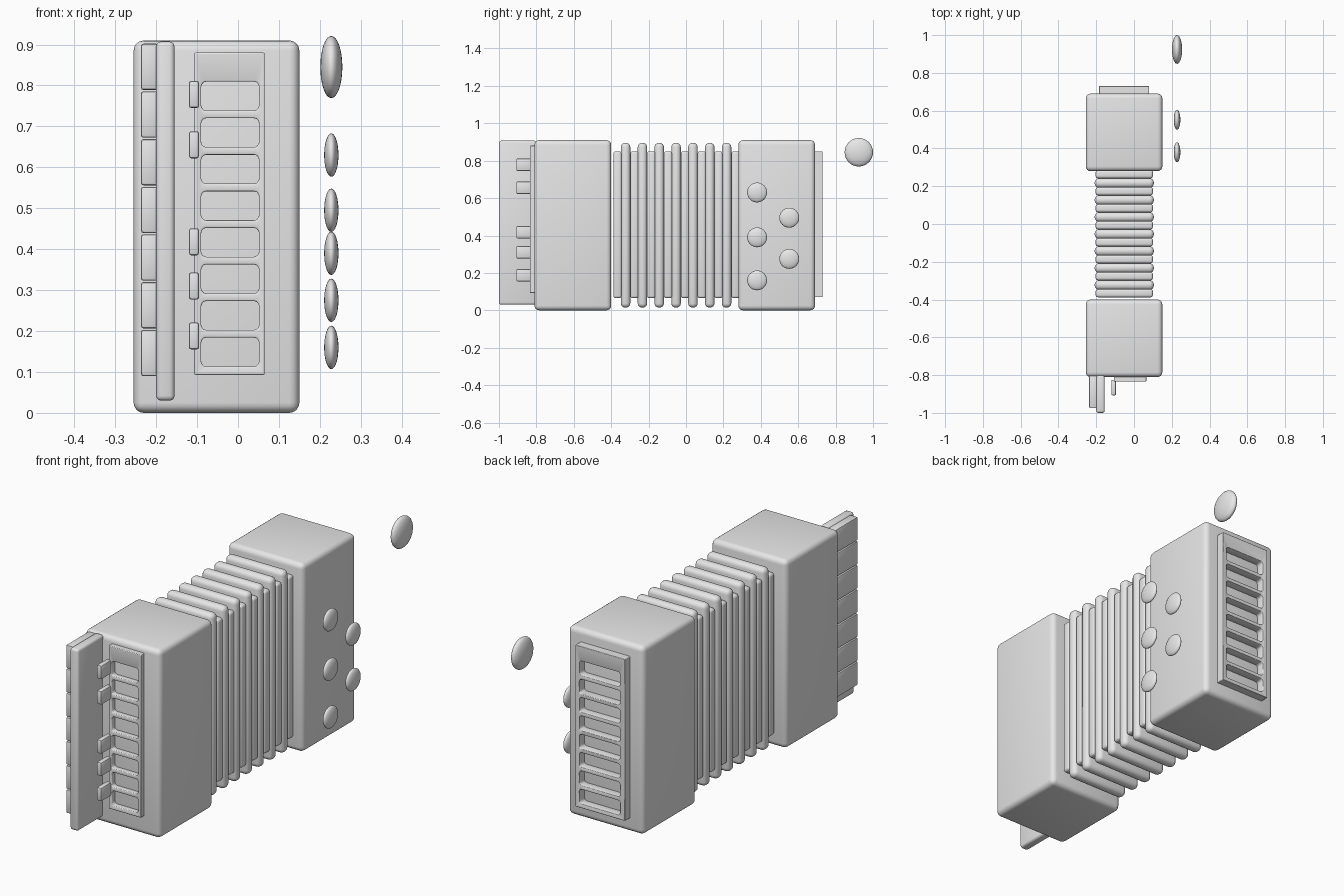
import bpy, bmesh, math
from mathutils import Matrix, Vector

cube = bpy.data.objects.get("Cube")
if cube:
    bpy.data.objects.remove(cube, do_unlink=True)

# Single pale grey finish
grey = bpy.data.materials.new("pale_grey")
grey.use_nodes = True
grey.diffuse_color = (0.8, 0.8, 0.8, 1)
grey.node_tree.nodes["Principled BSDF"].inputs["Base Color"].default_value = (0.8, 0.8, 0.8, 1)


def add_box(bm, lo, hi):
    lo, hi = Vector(lo), Vector(hi)
    size = hi - lo
    mat = Matrix.Translation((lo + hi) / 2) @ Matrix.Diagonal((*size, 1))
    return bmesh.ops.create_cube(bm, size=1, matrix=mat)["verts"]


def finish(name, bm, angle=40):
    mesh = bpy.data.meshes.new(name)
    bm.to_mesh(mesh)
    bm.free()
    obj = bpy.data.objects.new(name, mesh)
    bpy.context.collection.objects.link(obj)
    mesh.materials.append(grey)
    bpy.ops.object.select_all(action="DESELECT")
    obj.select_set(True)
    bpy.context.view_layer.objects.active = obj
    bpy.ops.object.shade_smooth_by_angle(angle=math.radians(angle))
    return obj


def rounded_box(name, lo, hi, radius, segments=3):
    bm = bmesh.new()
    add_box(bm, lo, hi)
    bmesh.ops.bevel(bm, geom=bm.edges[:], offset=radius, segments=segments,
                    profile=0.5, affect="EDGES")
    return finish(name, bm)


def disc(name, y, z, radius, half_thickness):
    bm = bmesh.new()
    mat = (Matrix.Translation((0.228, y, z))
           @ Matrix.Diagonal((half_thickness, radius, radius, 1))
           @ Matrix.Rotation(math.pi / 2, 4, "Y"))
    bmesh.ops.create_uvsphere(bm, u_segments=32, v_segments=16, radius=1, matrix=mat)
    return finish(name, bm, 60)


def grille(name, x0, x1, y0, y1, z0, z1):
    """Panel pierced by eight rounded openings, leaving slats between them."""
    width, height = x1 - x0, z1 - z0
    pitch = height * 0.1135
    bm = bmesh.new()
    for i in range(8):
        low = z0 + height * 0.026 + i * pitch
        verts = add_box(bm, (x0 + width * 0.1, y0 - 0.1, low),
                        (x1 - width * 0.08, y1 + 0.1, low + pitch * 0.79))
        edges = [e for e in {e for v in verts for e in v.link_edges}
                 if abs(e.verts[0].co.y - e.verts[1].co.y) > 0.1]
        bmesh.ops.bevel(bm, geom=edges, offset=0.012, segments=3,
                        profile=0.5, affect="EDGES")
    cutter = finish(name + "_cutter", bm)
    cutter.hide_render = True
    bm = bmesh.new()
    add_box(bm, (x0, y0, z0), (x1, y1, z1))
    panel = finish(name, bm)
    cut = panel.modifiers.new("openings", "BOOLEAN")
    cut.object = cutter
    cut.solver = "EXACT"
    bpy.ops.object.modifier_move_to_index(modifier=cut.name, index=0)
    bpy.ops.object.modifier_apply(modifier=cut.name)
    bpy.data.objects.remove(cutter, do_unlink=True)
    soft = panel.modifiers.new("soft_edges", "BEVEL")
    soft.width = 0.006
    soft.segments = 2
    soft.limit_method = "ANGLE"
    bpy.ops.object.modifier_move_to_index(modifier=soft.name, index=0)
    return panel


# End cases
for name, y in (("front_case", -0.81), ("back_case", 0.28)):
    rounded_box(name, (-0.255, y, 0), (0.15, y + 0.41, 0.91), 0.025, 4)

# Bellows: tall ridges alternating with shorter folds
for i in range(7):
    y = -0.323 + i * 0.09
    rounded_box(f"bellows_ridge_{i + 1}", (-0.208, y - 0.025, 0.015),
                (0.105, y + 0.025, 0.895), 0.022, 4)
for i in range(8):
    y = -0.366 + i * 0.09
    rounded_box(f"bellows_fold_{i + 1}", (-0.203, y - 0.022, 0.065),
                (0.1, y + 0.022, 0.85), 0.012)

# Grilles on both ends
grille("front_grille", -0.107, 0.065, -0.835, -0.805, 0.093, 0.88)
grille("back_grille", -0.185, 0.08, 0.685, 0.73, 0.07, 0.85)

# Keyboard plate with its column of keys
rounded_box("keyboard_plate", (-0.2, -1, 0.03), (-0.155, -0.8, 0.907), 0.012)
for i in range(7):
    z = 0.09 + i * 0.1165
    rounded_box(f"key_{i + 1}", (-0.237, -0.975, z), (-0.195, -0.8, z + 0.113), 0.006, 2)

# Register switches beside the front grille
for i, z in enumerate((0.188, 0.31, 0.418, 0.655, 0.778)):
    rounded_box(f"switch_{i + 1}", (-0.12, -0.907, z - 0.033),
                (-0.095, -0.825, z + 0.033), 0.006, 2)

# Bass buttons, and one larger loose button
for i, (y, z) in enumerate(((0.38, 0.16), (0.38, 0.39), (0.38, 0.63),
                            (0.552, 0.275), (0.552, 0.495))):
    disc(f"bass_button_{i + 1}", y, z, 0.053, 0.0175)
disc("large_button", 0.924, 0.845, 0.076, 0.027)
